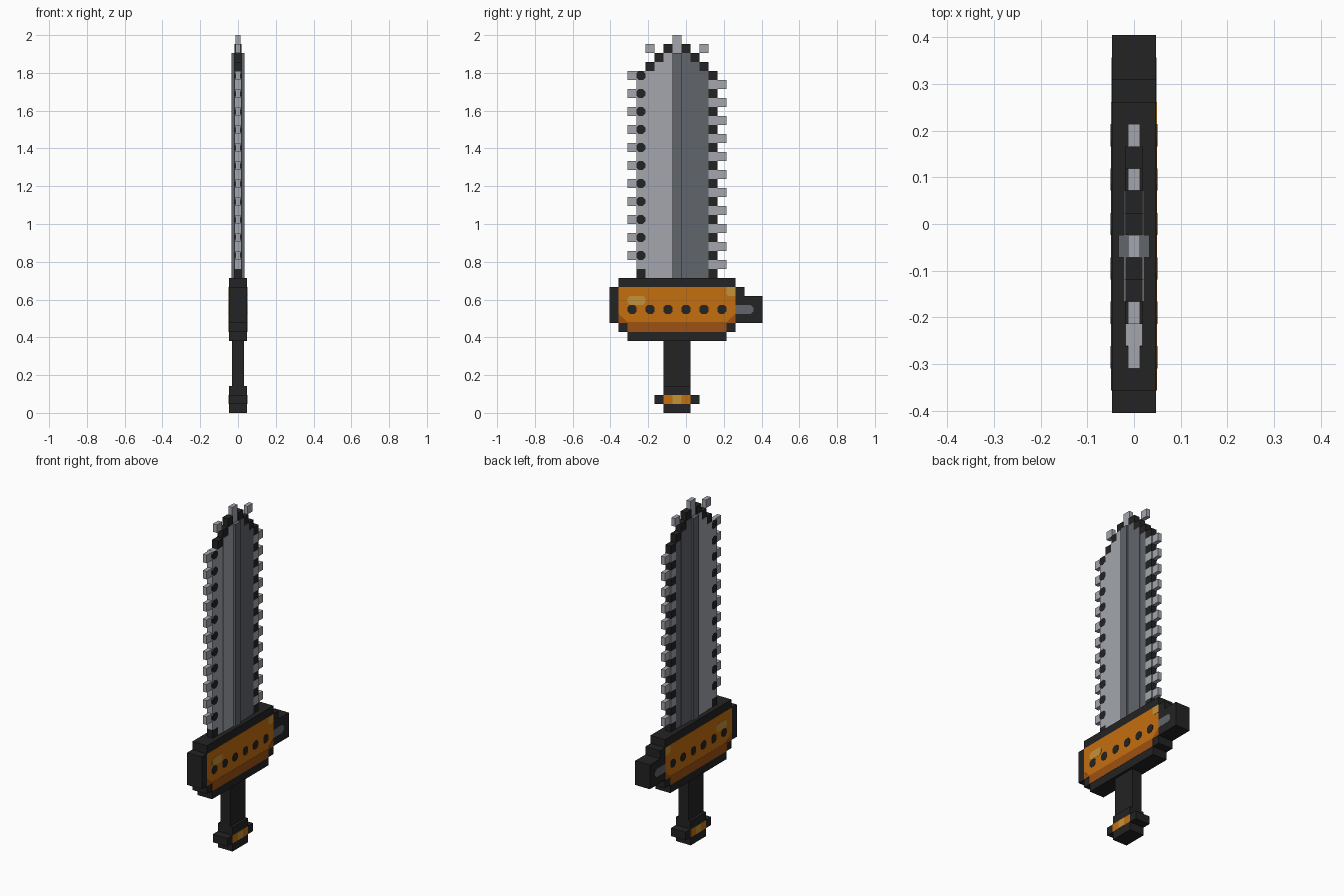
import bpy, bmesh

if "Cube" in bpy.data.objects:
    bpy.data.objects.remove(bpy.data.objects["Cube"])

P = 2 / 42                       # one grid cell; the model is 17 cells wide, 42 high
GUARD, GRIP, RIDGE, INNER, EDGE, TOOTH = 0.0476, 0.032, 0.0335, 0.0215, 0.018, 0.0125


def material(name, r, g, b):
    m = bpy.data.materials.new(name)
    lin = [((c / 255 + 0.055) / 1.055) ** 2.4 for c in (r, g, b)]
    m.diffuse_color = (*lin, 1)
    m.use_nodes = True
    m.node_tree.nodes["Principled BSDF"].inputs["Base Color"].default_value = m.diffuse_color
    return m


BLACK = material("black", 35, 35, 35)
LIGHT = material("light steel", 163, 166, 173)
DARK = material("dark steel", 97, 102, 108)
ORANGE = material("orange", 196, 110, 15)
RUST = material("dark orange", 158, 82, 18)
TAN = material("pale orange", 196, 146, 56)


def build(name, shapes, mat, x0, x1, both=False):
    """Extrude cell-coordinate outlines from x0 to x1 (both: also on the -x side)."""
    bm = bmesh.new()
    spans = [(x0, x1)] + ([(-x1, -x0)] if both else [])
    for a, b in spans:
        for pts in shapes:
            face = bm.faces.new([bm.verts.new((a, (i - 8.5) * P, j * P)) for i, j in pts])
            new = bmesh.ops.extrude_face_region(bm, geom=[face])["geom"]
            bmesh.ops.translate(bm, vec=(b - a, 0, 0),
                                verts=[v for v in new if isinstance(v, bmesh.types.BMVert)])
    bmesh.ops.recalc_face_normals(bm, faces=bm.faces)
    me = bpy.data.meshes.new(name)
    bm.to_mesh(me)
    bm.free()
    me.materials.append(mat)
    ob = bpy.data.objects.new(name, me)
    bpy.context.collection.objects.link(ob)
    return ob


def solid(name, shapes, mat, half):
    return build(name, shapes, mat, -half, half)


def plate(name, shapes, mat, level):
    return build(name, shapes, mat, GUARD - 0.001, GUARD + 0.0008 * level, True)


def rect(i0, j0, i1, j1):
    return [(i0, j0), (i1, j0), (i1, j1), (i0, j1)]


def cell(i, j):
    return rect(i, j, i + 1, j + 1)


def octagon(i, j, w=1, c=0.27):
    return [(i + c, j), (i + w - c, j), (i + w, j + c), (i + w, j + 1 - c),
            (i + w - c, j + 1), (i + c, j + 1), (i, j + 1 - c), (i, j + c)]


def flip(pts):                   # mirror across the blade centre line
    return [(15 - i, j) for i, j in pts]


# Pommel and grip
solid("pommel", [[(6, 0), (9, 0), (9, 1), (10, 1), (10, 2), (9, 2), (9, 3),
                  (6, 3), (6, 2), (5, 2), (5, 1), (6, 1)]], BLACK, GUARD)
plate("pommel_band", [rect(6, 1, 9, 2)], ORANGE, 1)
plate("pommel_highlight", [rect(7, 1, 8, 2)], TAN, 2)
solid("grip", [rect(6, 3, 9, 8)], BLACK, GRIP)

# Motor housing used as the guard
solid("housing", [[(2, 8), (13, 8), (13, 9), (14, 9), (14, 10), (17, 10), (17, 13),
                   (15, 13), (15, 14), (14, 14), (14, 15), (1, 15), (1, 14),
                   (0, 14), (0, 10), (1, 10), (1, 9), (2, 9)]], BLACK, GUARD)
plate("housing_panel", [[(2, 9), (13, 9), (13, 10), (14, 10), (14, 14), (1, 14),
                         (1, 10), (2, 10)]], ORANGE, 1)
plate("panel_lower_band", [[(2, 9), (13, 9), (13, 10), (14, 10), (14, 11), (13, 10.1),
                            (2, 10.1), (1, 11), (1, 10), (2, 10)]], RUST, 2)
plate("panel_highlights", [octagon(2, 12, 2), [(13.2, 13), (14, 13), (14, 14), (13, 14),
                                              (13, 13.2)]], TAN, 2)
plate("panel_vents", [octagon(i, 11) for i in range(2, 13, 2)], BLACK, 3)
plate("side_slot", [[(14, 11), (15.7, 11), (16, 11.3), (16, 11.7), (15.7, 12), (14, 12)]],
      DARK, 1)

# Blade: two tapered halves, raised inner panels and a centre ridge
half = [(4, 15), (7, 15), (7, 40), (6, 40), (6, 39), (5, 39), (5, 38),
        (3, 38), (3, 16), (4, 16)]
inner = [(5, 15), (7, 15), (7, 40), (6, 40), (6, 39), (5, 39)]
dark_half = [(8, 15), (11, 15), (11, 38), (10, 38), (10, 39), (9, 39), (9, 40), (8, 40)]
solid("blade_light_half", [half], LIGHT, EDGE)
solid("blade_dark_half", [dark_half], DARK, EDGE)
solid("inner_panel_light", [inner], LIGHT, INNER)
solid("inner_panel_dark", [flip(inner)], DARK, INNER)
solid("blade_ridge", [rect(7, 15, 8, 40)], DARK, RIDGE)

# Chain: rivets on one edge, links on the other, stepped links around the tip
solid("chain_rivets", [octagon(2.98, j) for j in range(17, 38, 2)], BLACK, EDGE + 0.0007)
solid("chain_strip", [rect(11, 15, 12, 38)], BLACK, EDGE)
solid("chain_spacers", [rect(11, j, 12.02, j + 1) for j in range(16, 37, 2)],
      LIGHT, EDGE + 0.0007)
tip = [cell(4, 38), cell(5, 39), cell(6, 40)]
solid("tip_links", [cell(3, 15)] + tip + [flip(s) for s in tip], BLACK, EDGE)

# Teeth
solid("front_teeth", [cell(2, j) for j in range(17, 38, 2)], LIGHT, TOOTH)
solid("back_teeth", [cell(12, j) for j in range(16, 37, 2)], LIGHT, TOOTH)
solid("tip_teeth", [cell(4, 40), cell(10, 40), rect(7, 40, 8, 42)], LIGHT, TOOTH)
